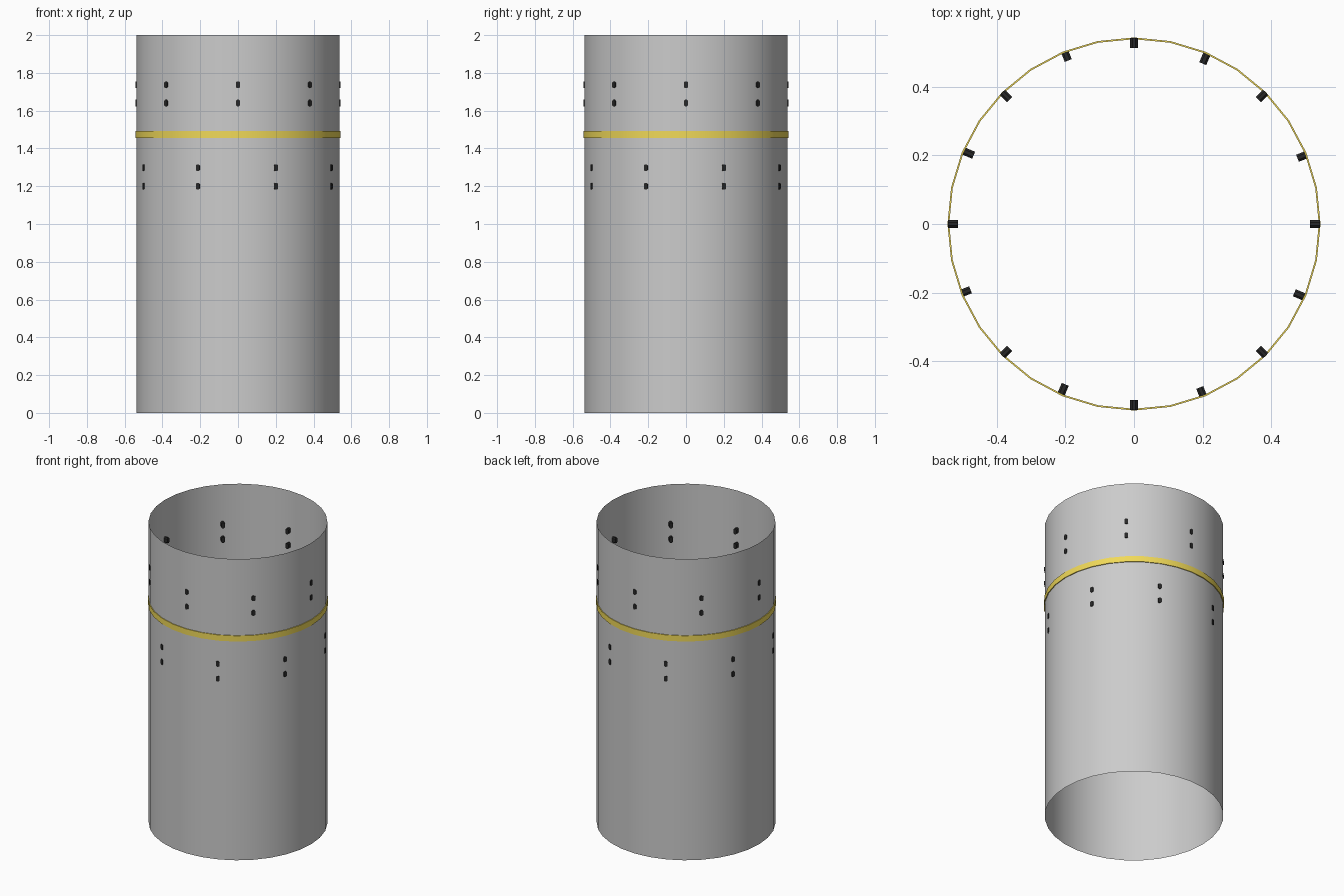
import bpy, bmesh, math
from mathutils import Matrix

if "Cube" in bpy.data.objects:
    bpy.data.objects.remove(bpy.data.objects["Cube"])

SIDES = 32
R_TUBE, R_BAND = 0.538, 0.543


def material(name, rgb):
    m = bpy.data.materials.new(name)
    m.diffuse_color = (*rgb, 1)
    m.use_nodes = True
    m.node_tree.nodes["Principled BSDF"].inputs["Base Color"].default_value = m.diffuse_color
    return m


def finish(name, bm, mat=None, smooth=False):
    bmesh.ops.recalc_face_normals(bm, faces=bm.faces[:])
    me = bpy.data.meshes.new(name)
    bm.to_mesh(me)
    bm.free()
    ob = bpy.data.objects.new(name, me)
    bpy.context.collection.objects.link(ob)
    if mat:
        me.materials.append(mat)
    if smooth:
        bpy.ops.object.select_all(action='DESELECT')
        ob.select_set(True)
        bpy.context.view_layer.objects.active = ob
        bpy.ops.object.shade_smooth_by_angle(angle=math.radians(30))
    return ob


def lathe(name, profile, mat=None):
    """Sweep an open (radius, z) profile around the z axis."""
    bm = bmesh.new()
    rings = []
    for r, z in profile:
        rings.append([bm.verts.new((r * math.cos(math.tau * i / SIDES),
                                    r * math.sin(math.tau * i / SIDES), z))
                      for i in range(SIDES)])
    for a, b in zip(rings, rings[1:]):
        for i in range(SIDES):
            j = (i + 1) % SIDES
            bm.faces.new((a[i], a[j], b[j], b[i]))
    return finish(name, bm, mat, True)


def stud(bm, angle, z, r_in, r_out=0.5415, w=0.022, h=0.036, c=0.006):
    """Small radial peg with a chamfered outline."""
    x, y = w / 2, h / 2
    outline = [(x - c, -y), (x, c - y), (x, y - c), (x - c, y),
               (c - x, y), (-x, y - c), (-x, c - y), (c - x, -y)]
    rot = Matrix.Rotation(math.radians(angle), 4, 'Z')
    inner, outer = [[bm.verts.new(rot @ Matrix.Translation((r, u, z + v)).translation)
                     for u, v in outline] for r in (r_in, r_out)]
    bm.faces.new(inner)
    bm.faces.new(outer)
    n = len(outline)
    for i in range(n):
        j = (i + 1) % n
        bm.faces.new((inner[i], inner[j], outer[j], outer[i]))


yellow = material("yellow_paint", (0.88, 0.7, 0.1))
black = material("black_pegs", (0.02, 0.02, 0.02))

# Open thin-walled tube
lathe("tube", [(R_TUBE, 0), (R_TUBE, 2)])

# Raised yellow band
lathe("band", [(R_TUBE, 1.455), (R_BAND, 1.455), (R_BAND, 1.493), (R_TUBE, 1.493)], yellow)

# Upper row: pairs of pegs every 45 degrees
bm = bmesh.new()
for k in range(8):
    for z in (1.737, 1.64):
        stud(bm, 45 * k, z, 0.512)
finish("upper_pegs", bm, black)

# Lower row: staggered pairs between the upper ones
bm = bmesh.new()
for k in range(4):
    for z in (1.298, 1.2):
        stud(bm, 90 * k + 21.9, z, 0.513)
        stud(bm, 90 * k - 23.2, z, 0.508)
finish("lower_pegs", bm, black)
